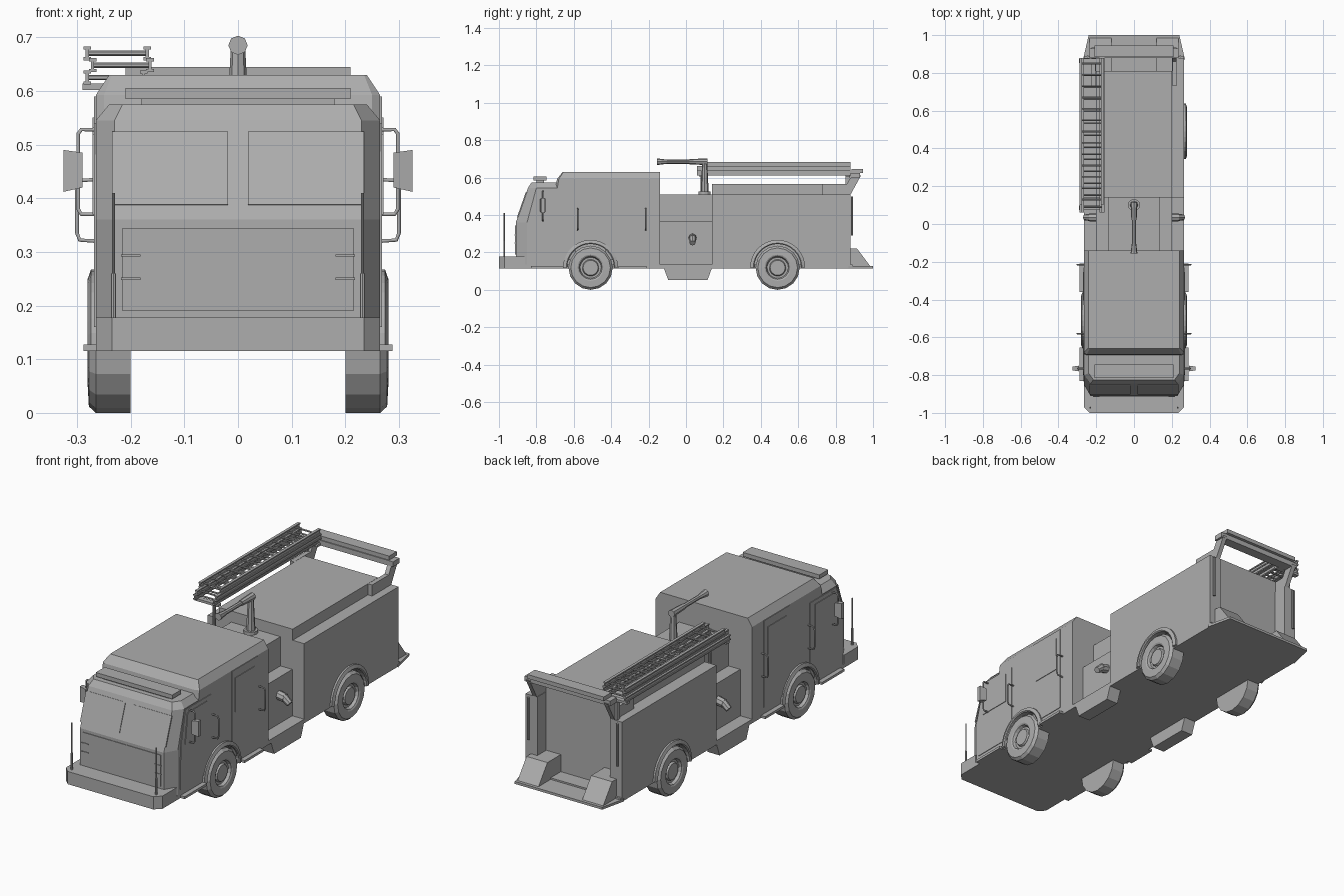
import bpy, bmesh, math
from mathutils import Vector, Matrix

if "Cube" in bpy.data.objects:
    bpy.data.objects.remove(bpy.data.objects["Cube"], do_unlink=True)

paint = bpy.data.materials.new("plain_grey")
paint.use_nodes = True
GREY = (0.42, 0.42, 0.42, 1)
paint.diffuse_color = GREY
paint.node_tree.nodes["Principled BSDF"].inputs["Base Color"].default_value = GREY


def finish(name, bm):
    bmesh.ops.recalc_face_normals(bm, faces=bm.faces)
    mesh = bpy.data.meshes.new(name)
    bm.to_mesh(mesh)
    bm.free()
    mesh.materials.append(paint)
    ob = bpy.data.objects.new(name, mesh)
    bpy.context.scene.collection.objects.link(ob)
    return ob


def loft(name, rings):
    """Skin a stack of equal-length point rings and cap both ends."""
    bm = bmesh.new()
    rows = [[bm.verts.new(p) for p in ring] for ring in rings]
    n = len(rows[0])
    for a, b in zip(rows, rows[1:]):
        for i in range(n):
            j = (i + 1) % n
            bm.faces.new((a[i], a[j], b[j], b[i]))
    bm.faces.new(rows[0])
    bm.faces.new(rows[-1])
    return finish(name, bm)


def box(name, x0, x1, y0, y1, z0, z1):
    plan = [(x0, y0), (x1, y0), (x1, y1), (x0, y1)]
    return loft(name, [[(x, y, z) for x, y in plan] for z in (z0, z1)])


def side_prism(name, x0, x1, profile):
    return loft(name, [[(x, y, z) for y, z in profile] for x in (x0, x1)])


def rod(name, a, b, r, r2=None, sides=8):
    a, b = Vector(a), Vector(b)
    bm = bmesh.new()
    turn = (b - a).to_track_quat("Z", "Y").to_matrix().to_4x4()
    bmesh.ops.create_cone(bm, cap_ends=True, segments=sides, radius1=r,
                          radius2=r if r2 is None else r2, depth=(b - a).length,
                          matrix=Matrix.Translation((a + b) / 2) @ turn)
    return finish(name, bm)


def tube(name, points, r):
    curve = bpy.data.curves.new(name, "CURVE")
    curve.dimensions = "3D"
    curve.bevel_depth = r
    curve.bevel_resolution = 1
    curve.use_fill_caps = True
    line = curve.splines.new("POLY")
    line.points.add(len(points) - 1)
    for p, co in zip(line.points, points):
        p.co = (*co, 1)
    curve.materials.append(paint)
    ob = bpy.data.objects.new(name, curve)
    bpy.context.scene.collection.objects.link(ob)


def wheel_ring(name, side, y, z, profile, sides, start=0, sweep=2 * math.pi):
    """Sweep an (x, radius) profile around a wheel axle."""
    full = sweep > 6
    steps = sides if full else sides + 1
    rings = []
    for i in range(steps):
        a = start + sweep * i / sides
        rings.append([(side * x, y + r * math.cos(a), z + r * math.sin(a)) for x, r in profile])
    if full:  # stack the profile rows as closed circles
        rings = list(zip(*rings))
    return loft(name, rings)


def plan_ring(z, front, nose, side, corner, rear):
    half = [(nose, front), (side, corner), (side, rear)]
    return [(x, y, z) for x, y in half] + [(-x, y, z) for x, y in reversed(half)]


# Cab shell and raised roof
cab = loft("cab", [plan_ring(0.12, -0.91, 0.23, 0.265, -0.85, -0.14),
                   plan_ring(0.36, -0.91, 0.23, 0.265, -0.85, -0.14),
                   plan_ring(0.545, -0.845, 0.23, 0.265, -0.80, -0.14),
                   plan_ring(0.575, -0.825, 0.215, 0.24, -0.79, -0.14)])
loft("raised_roof", [plan_ring(0.53, -0.70, 0.25, 0.265, -0.69, -0.14),
                     plan_ring(0.592, -0.69, 0.25, 0.265, -0.68, -0.14),
                     plan_ring(0.63, -0.66, 0.235, 0.24, -0.655, -0.14)])
box("front_light_bar", -0.21, 0.21, -0.815, -0.745, 0.585, 0.605)
box("light_bar_foot", -0.18, 0.18, -0.80, -0.76, 0.57, 0.587)

# Front bumper
loft("front_bumper", [[(x, y, z) for x, y in ((-0.235, -1), (0.235, -1), (0.265, -0.97),
                      (0.265, -0.86), (-0.265, -0.86), (-0.265, -0.97))] for z in (0.115, 0.178)])

# Windshield panes lie on the sloping face
for label, s in (("left", 1), ("right", -1)):
    pane = box(label + "_windshield", -0.108, 0.108, -0.003, 0.003, -0.072, 0.072)
    pane.matrix_world = (Matrix.Translation((s * 0.127, -0.877, 0.455))
                         @ Matrix.Rotation(-0.338, 4, "X"))
box("front_panel", -0.215, 0.215, -0.913, -0.90, 0.19, 0.345)
for s in (1, -1):
    for z in (0.25, 0.293):
        box("front_slot", s * 0.19 - 0.018 + s * 0.01, s * 0.19 + 0.018 + s * 0.01,
            -0.916, -0.91, z - 0.002, z + 0.002)

# Chassis floor, pump bay and rear body
box("chassis_floor", -0.265, 0.265, -0.86, 0.89, 0.115, 0.135)
box("pump_lower", -0.20, 0.20, -0.15, 0.15, 0.12, 0.365)
box("pump_upper", -0.135, 0.135, -0.15, 0.15, 0.36, 0.51)
box("hose_bed", -0.202, 0.202, 0.14, 0.81, 0.12, 0.565)
compartments = []
for label, s in (("left", 1), ("right", -1)):
    compartments.append(box(label + "_compartments", s * 0.20, s * 0.265, 0.14, 0.88, 0.12, 0.51))

# Tail step with sloped corner steps
loft("tail_step", [[(x, y, z) for x, y in ((-0.27, 0.87), (0.27, 0.87), (0.24, 1), (-0.24, 1))]
                   for z in (0.115, 0.127)])

# Rear beam
box("rear_beam", -0.21, 0.21, 0.885, 0.945, 0.625, 0.645)
box("rear_beam_lower", -0.235, 0.235, 0.88, 0.93, 0.60, 0.625)

# Parts on both sides
for label, s in (("left", 1), ("right", -1)):
    def X(x):
        return s * x
    side_prism(label + "_corner_step", X(0.12), X(0.235),
               [(0.80, 0.12), (0.99, 0.12), (0.915, 0.22), (0.80, 0.22)])
    side_prism(label + "_beam_arm", X(0.203), X(0.225),
               [(0.73, 0.51), (0.88, 0.51), (0.935, 0.61), (0.885, 0.61), (0.86, 0.565), (0.73, 0.565)])
    rod(label + "_rear_rail", (X(0.245), 0.888, 0.29), (X(0.245), 0.888, 0.50), 0.006)
    side_prism(label + "_pump_step", X(0.20), X(0.265),
               [(-0.12, 0.12), (0.14, 0.12), (0.115, 0.053), (-0.095, 0.053)])
    rod(label + "_pump_outlet", (X(0.19), 0.035, 0.28), (X(0.235), 0.035, 0.272), 0.022)
    rod(label + "_outlet_spout", (X(0.225), 0.035, 0.278), (X(0.26), 0.035, 0.25), 0.02, 0.016)
    for y0, y1 in ((-0.83, -0.655), (-0.36, -0.21)):
        box(label + "_running_board", X(0.25), X(0.288), y0, y1, 0.115, 0.127)

    # Doors and their windows as thin plates
    side_prism(label + "_front_door", X(0.262), X(0.268),
               [(-0.835, 0.16), (-0.59, 0.16), (-0.59, 0.54), (-0.795, 0.54), (-0.83, 0.37)])
    side_prism(label + "_front_door_window", X(0.262), X(0.271),
               [(-0.80, 0.37), (-0.63, 0.37), (-0.63, 0.52), (-0.78, 0.52)])
    box(label + "_rear_door", X(0.262), X(0.268), -0.43, -0.23, 0.16, 0.59)
    box(label + "_rear_door_window", X(0.262), X(0.271), -0.405, -0.255, 0.38, 0.55)

    # Grab handles and mirror
    for y in (-0.58, -0.215):
        tube(label + "_grab_handle", [(X(0.262), y, 0.32), (X(0.295), y, 0.322), (X(0.30), y, 0.335),
             (X(0.30), y, 0.42), (X(0.295), y, 0.433), (X(0.262), y, 0.435)], 0.004)
    tube(label + "_mirror_arm", [(X(0.262), -0.765, 0.37), (X(0.292), -0.765, 0.37),
         (X(0.298), -0.765, 0.38), (X(0.298), -0.765, 0.52), (X(0.292), -0.765, 0.528),
         (X(0.262), -0.765, 0.528)], 0.004)
    loft(label + "_mirror", [[(X(0.29), y, z) for y, z in ((-0.78, 0.42), (-0.75, 0.42), (-0.75, 0.485), (-0.78, 0.485))],
                             [(X(0.325), y, z) for y, z in ((-0.775, 0.412), (-0.755, 0.412), (-0.755, 0.49), (-0.775, 0.49))]])
    rod(label + "_antenna_base", (X(0.232), -0.972, 0.175), (X(0.232), -0.972, 0.26), 0.005)
    rod(label + "_antenna", (X(0.232), -0.972, 0.25), (X(0.232), -0.972, 0.41), 0.003)

    # Wheels, fenders and arch cutters
    for end, y, body in (("front", -0.51, cab), ("rear", 0.49, compartments[0 if s > 0 else 1])):
        name = label + "_" + end
        wheel_ring(name + "_wheel", s, y, 0.118,
                   [(0.20, 0.118), (0.265, 0.118), (0.278, 0.106), (0.28, 0.07), (0.276, 0.062),
                    (0.262, 0.056), (0.262, 0.045), (0.272, 0.04)], 16)
        wheel_ring(name + "_fender", s, y, 0.12,
                   [(0.24, 0.125), (0.276, 0.125), (0.28, 0.13), (0.274, 0.147), (0.24, 0.147)],
                   16, 0, math.pi)
        cutter = rod(name + "_arch_cutter", (X(0.195), y, 0.12), (X(0.30), y, 0.12), 0.128, sides=32)
        cutter.hide_render = True
        cutter.hide_viewport = True
        cut = body.modifiers.new("arch", "BOOLEAN")
        cut.operation = "DIFFERENCE"
        cut.object = cutter

# Deck gun
rod("gun_base", (0, 0.10, 0.505), (0, 0.10, 0.525), 0.032, sides=12)
rod("gun_post", (0, 0.10, 0.51), (0, 0.10, 0.69), 0.022, 0.013)
rod("gun_breech", (0, 0.115, 0.685), (0, 0.02, 0.685), 0.018, 0.014)
rod("gun_barrel", (0, 0.03, 0.685), (0, -0.12, 0.685), 0.011)
rod("gun_nozzle", (0, -0.10, 0.685), (0, -0.155, 0.685), 0.011, 0.018)


# Stacked ladders on the right side
def ladder(name, x0, x1, y0, y1, z):
    for x in (x0, x1):
        box(name + "_rail", x - 0.003, x + 0.003, y0, y1, z - 0.012, z + 0.012)
        for e in (-0.01, 0.01):
            box(name + "_rail_flange", x - 0.007, x + 0.007, y0, y1, z + e - 0.003, z + e + 0.003)
    count = 13
    for i in range(count):
        y = y0 + 0.03 + (y1 - y0 - 0.06) * i / (count - 1)
        rod(name + "_rung", (x0, y, z), (x1, y, z), 0.005, sides=6)


ladder("upper_ladder", -0.281, -0.169, 0.10, 0.88, 0.67)
ladder("middle_ladder", -0.271, -0.164, 0.06, 0.88, 0.648)
ladder("lower_ladder", -0.281, -0.176, 0.06, 0.88, 0.625)
for y in (0.085, 0.865):
    box("ladder_bracket", -0.29, -0.16, y - 0.012, y + 0.012, 0.602, 0.614)
rod("ladder_post", (-0.19, 0.085, 0.36), (-0.19, 0.085, 0.605), 0.007)
box("rear_ladder_post", -0.235, -0.215, 0.853, 0.877, 0.50, 0.605)
